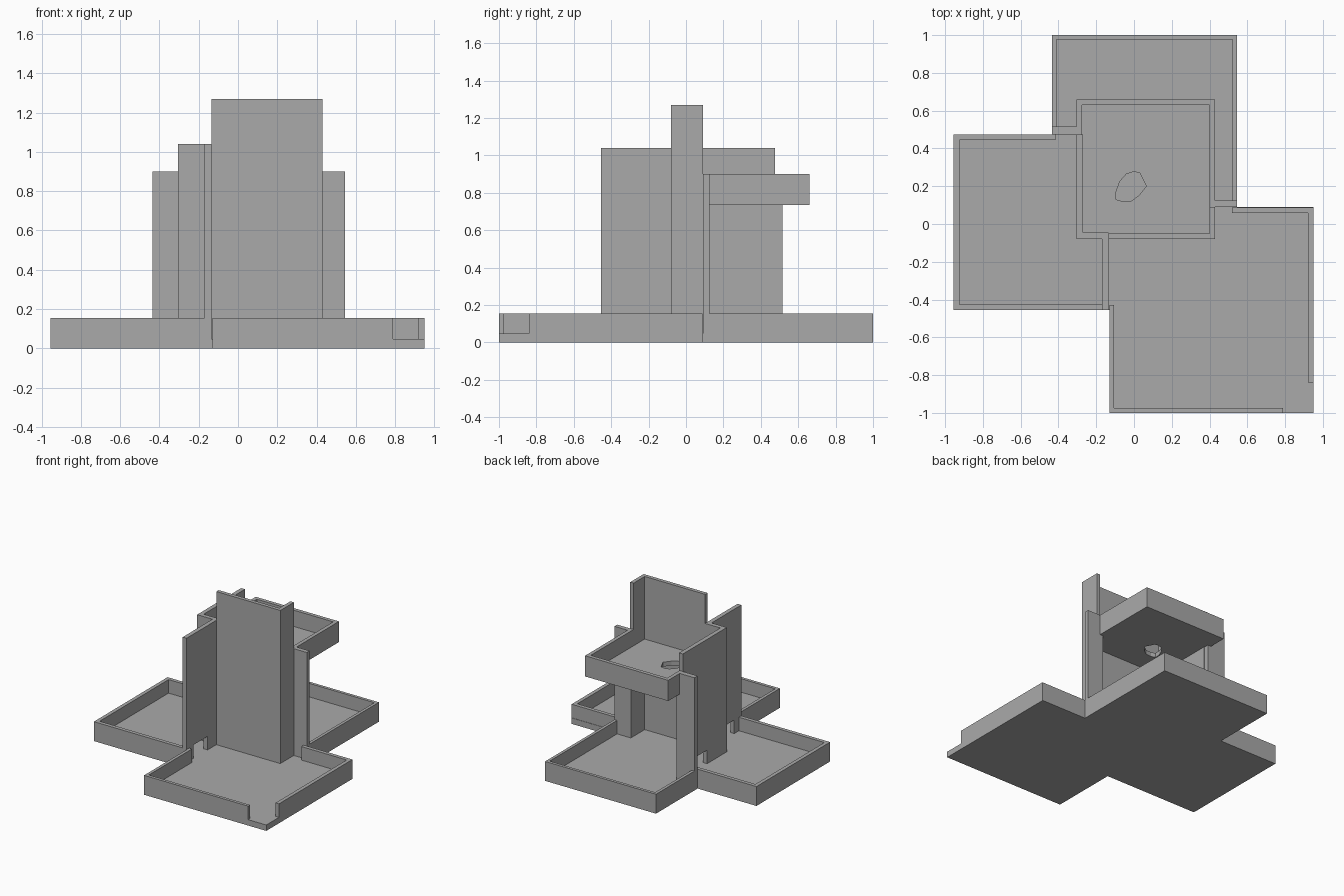
import bpy
from mathutils import Vector

cube = bpy.data.objects.get("Cube")
if cube:
    bpy.data.objects.remove(cube, do_unlink=True)

grey = bpy.data.materials.new("plain grey")
grey.use_nodes = True
colour = (0.4, 0.4, 0.4, 1)
grey.diffuse_color = colour
grey.node_tree.nodes["Principled BSDF"].inputs["Base Color"].default_value = colour

FLOOR, RIM, LOW, MID, HIGH = 0.047, 0.155, 0.90, 1.04, 1.27
TRAY = 0.735
THICK = 0.03


def plate(name, outlines, z0, z1):
    """Extrude plan outlines from z0 to z1; an outline inside another is a hole."""
    curve = bpy.data.curves.new(name, 'CURVE')
    curve.dimensions = '2D'
    curve.fill_mode = 'BOTH'
    curve.extrude = (z1 - z0) / 2
    for points in outlines:
        spline = curve.splines.new('POLY')
        spline.points.add(len(points) - 1)
        for p, (x, y) in zip(spline.points, points):
            p.co = (x, y, 0, 1)
        spline.use_cyclic_u = True
    source = bpy.data.objects.new(name + " outline", curve)
    bpy.context.collection.objects.link(source)
    bpy.context.view_layer.update()
    mesh = bpy.data.meshes.new_from_object(
        source.evaluated_get(bpy.context.evaluated_depsgraph_get()))
    bpy.data.objects.remove(source, do_unlink=True)
    mesh.name = name
    mesh.materials.clear()
    mesh.materials.append(grey)
    for v in mesh.vertices:
        v.co.z += (z0 + z1) / 2
    for face in mesh.polygons:
        face.use_smooth = False
    obj = bpy.data.objects.new(name, mesh)
    bpy.context.collection.objects.link(obj)
    return obj


def band(path, width=THICK):
    """Outline of a wall with square corners, thickened to the left of its path."""
    pts = [Vector(p) for p in path]
    normals = [(b - a).normalized().orthogonal() for a, b in zip(pts, pts[1:])]
    inner = []
    for i, p in enumerate(pts):
        shift = normals[max(i - 1, 0)].copy()
        if 0 < i < len(pts) - 1:
            shift += normals[i]
        inner.append(p + shift * width)
    return [tuple(p) for p in pts + inner[::-1]]


def rect(x0, x1, y0, y1):
    return [(x0, y0), (x1, y0), (x1, y1), (x0, y1)]


# Shared floor of the three basins
plate("basin_floor", [[(-.13, -1), (.95, -1), (.95, .09), (.545, .09), (.545, 1),
                       (-.435, 1), (-.435, .475), (-.955, .475), (-.955, -.455),
                       (-.13, -.455)]], 0, FLOOR)

# Low rims; the front basin is open at its spout corner
plate("front_basin_rim", [band([(-.13, -.43), (-.13, -1), (.79, -1)], .025),
                          band([(.95, -.84), (.95, .087), (.52, .087)])], FLOOR, RIM)
plate("back_basin_rim", [band([(.545, .125), (.545, 1), (-.435, 1), (-.435, .515)], .024)],
      FLOOR, RIM)
plate("side_basin_rim", [band([(-.415, .475), (-.955, .475), (-.955, -.455), (-.17, -.455)])],
      FLOOR, RIM)

# Tall corner wall
plate("tall_wall", [band([(-.135, -.08), (.43, -.08), (.43, .09)])], FLOOR, HIGH)

# Middle stepped wall, with two water gates at its foot
a, b, c, d = (-.17, -.455), (-.17, -.08), (-.305, -.08), (-.305, .475)
plate("middle_wall", [band([a, b, c, d], -.034)], RIM, MID)
plate("middle_wall_foot", [band([a, (-.17, -.365)], -.034),
                           band([(-.17, -.19), b, c, (-.305, .17)], -.034),
                           band([(-.305, .345), d], -.034)], FLOOR, RIM)

# Short walls that carry the tray
plate("right_support_wall", [rect(.40, .545, .09, .125)], FLOOR, LOW)
plate("left_support_wall", [rect(-.435, -.275, .475, .515)], FLOOR, LOW)

# Raised tray with a rough drain hole
drain = [(-.095, .17), (-.095, .13), (-.06, .12), (-.015, .122), (.025, .15), (.065, .2),
         (.05, .23), (.03, .27), (0, .277), (-.04, .265), (-.075, .225)]
plate("tray_floor", [rect(-.275, .40, -.05, .63), drain], TRAY, TRAY + .035)
plate("tray_rim", [band([(.43, .125), (.43, .66), (-.305, .66), (-.305, .515)])], TRAY, LOW)
